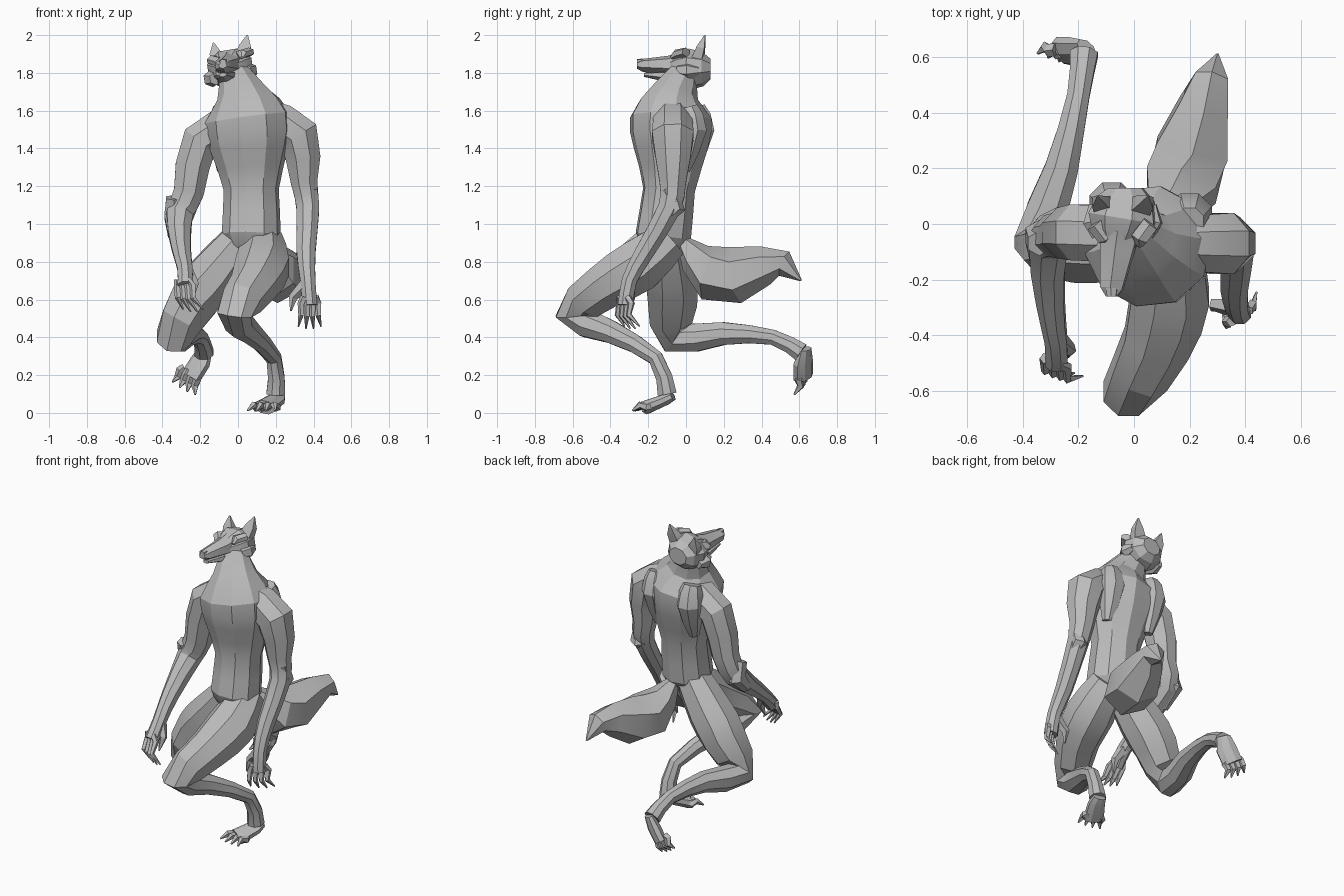
import bpy
import bmesh
import math
from mathutils import Vector

default_cube = bpy.data.objects.get("Cube")
if default_cube:
    bpy.data.objects.remove(default_cube, do_unlink=True)

GREY = (.5, .5, .5, 1)
RIGHTWARD = Vector((1, 0, 0))
FORWARD = Vector((0, 1, 0))
SMOOTH_LIMIT = math.radians(22)

fur = bpy.data.materials.new("plain grey")
fur.use_nodes = True
fur.diffuse_color = GREY
fur.node_tree.nodes["Principled BSDF"].inputs["Base Color"].default_value = GREY


def add_midpoints(joints):
    """Insert one point between neighbouring joints along a smooth curve."""
    last = len(joints) - 1
    refined = [joints[0]]
    for index in range(last):
        before = joints[max(index - 1, 0)]
        start, end = joints[index], joints[index + 1]
        after = joints[min(index + 2, last)]
        middle = (start + end) / 2 + (start + end - before - after) / 16
        refined.extend((middle, end))
    return refined


def make_ring(mesh, centre, tangent, side, radius, depth, sides):
    """Add one polygonal cross-section square to the path."""
    across = (side - tangent * side.dot(tangent)).normalized()
    outward = tangent.cross(across) * depth
    reach = radius / math.cos(math.pi / sides)
    ring = []
    for step in range(sides):
        angle = math.tau * (step + .5) / sides
        direction = across * math.cos(angle) + outward * math.sin(angle)
        ring.append(mesh.verts.new(centre + direction * reach))
    return ring


def loft(name, joints, side=RIGHTWARD, depth=1, sides=8, curved=False):
    """Skin a faceted tube through joints, each a position and a radius."""
    joints = [Vector(joint) for joint in joints]
    if curved:
        joints = add_midpoints(joints)
    centres = [joint.to_3d() for joint in joints]
    last = len(joints) - 1
    mesh = bmesh.new()
    rings = []
    for index, joint in enumerate(joints):
        ahead = centres[min(index + 1, last)]
        behind = centres[max(index - 1, 0)]
        tangent = (ahead - behind).normalized()
        rings.append(make_ring(mesh, centres[index], tangent, side, joint.w, depth, sides))
    for lower, upper in zip(rings, rings[1:]):
        for step in range(sides):
            following = (step + 1) % sides
            mesh.faces.new((lower[step], lower[following], upper[following], upper[step]))
    mesh.faces.new(rings[0])
    mesh.faces.new(rings[-1])
    bmesh.ops.recalc_face_normals(mesh, faces=mesh.faces)
    data = bpy.data.meshes.new(name)
    mesh.to_mesh(data)
    mesh.free()
    data.materials.append(fur)
    part = bpy.data.objects.new(name, data)
    bpy.context.collection.objects.link(part)
    bpy.ops.object.select_all(action="DESELECT")
    part.select_set(True)
    bpy.context.view_layer.objects.active = part
    bpy.ops.object.shade_smooth_by_angle(angle=SMOOTH_LIMIT)


def digits(name, palm, spread, reach, curl, thickness):
    """Fan four tapering fingers or toes out from the end of a palm."""
    palm, spread, reach, curl = (Vector(value) for value in (palm, spread, reach, curl))
    for number in range(4):
        offset = number / 3 - .5
        knuckle = palm + spread * offset
        root = knuckle - reach / 4 - spread * offset / 3
        length = 1 - abs(offset) / 4
        middle = knuckle + reach * length / 2 + curl
        tip = knuckle + reach * length + spread * offset / 3
        loft(f"{name}_{number + 1}", [
            (*root, thickness), (*knuckle, thickness),
            (*middle, thickness * .8), (*tip, thickness * .2)], sides=5)


# Torso, twisted slightly so the left shoulder leads
loft("torso", [
    (.06, -.13, .84, .08), (.07, -.12, .94, .15), (.07, -.09, 1.18, .14),
    (.06, -.08, 1.4, .2), (.05, -.08, 1.56, .22), (.02, -.06, 1.69, .13),
    (-.03, 0, 1.82, .07)], Vector((1, -.2, 0)), .95, 10, curved=True)

# Shoulder blades, one on each side of the spine
for label, direction in (("left", 1), ("right", -1)):
    x = .06 + direction * .14
    y = .03 - direction * .02
    loft(f"{label}_shoulder_blade", [
        (x, y, 1.62, .05), (x, y + .02, 1.5, .08), (x, y - .02, 1.28, .03)], curved=True)

# Arms
loft("left_arm", [
    (.14, -.07, 1.57, .09), (.32, -.07, 1.47, .11), (.35, -.07, 1.22, .07),
    (.37, -.09, 1.08, .06), (.36, -.22, .85, .05), (.37, -.3, .7, .04),
    (.38, -.32, .57, .04)], FORWARD, curved=True)
loft("right_arm", [
    (.02, -.04, 1.55, .1), (-.2, -.03, 1.44, .1), (-.26, -.04, 1.17, .08),
    (-.31, -.07, 1.04, .07), (-.3, -.28, .87, .05), (-.28, -.42, .76, .04),
    (-.28, -.5, .67, .04)], FORWARD, curved=True)

# Pointed elbows
for label, x, y, z in (("left", .38, -.06, 1.09), ("right", -.34, -.04, 1.04)):
    loft(f"{label}_elbow", [
        (x, y - .03, z + .1, .04), (x, y, z, .05), (x, y - .1, z - .1, .03)], sides=6)

# Hands
digits("left_finger", (.38, -.32, .58), (.09, .06, 0), (0, .04, -.14), (0, -.03, 0), .016)
digits("right_finger", (-.28, -.5, .67), (.08, -.03, 0), (.05, -.03, -.14), (-.02, -.03, 0), .016)
loft("left_thumb", [
    (.36, -.3, .68, .03), (.29, -.29, .61, .02), (.28, -.31, .54, .004)], FORWARD, sides=5)
loft("right_thumb", [
    (-.27, -.42, .75, .03), (-.23, -.45, .68, .02), (-.24, -.48, .6, .004)], FORWARD, sides=5)

# Crouching front leg and its foot
loft("left_leg", [
    (.13, -.08, .92, .1), (.13, -.25, .78, .14), (.08, -.43, .67, .12),
    (-.02, -.6, .52, .09), (.06, -.4, .43, .06), (.19, -.16, .29, .04),
    (.2, -.1, .1, .05)], curved=True)
loft("left_foot", [
    (.21, -.07, .09, .04), (.2, -.11, .07, .05), (.14, -.21, .03, .06)], depth=.6)
digits("left_toe", (.15, -.2, .03), (-.11, .02, 0), (-.03, -.08, -.02), (0, 0, .02), .02)

# Kneeling rear leg and its foot
loft("right_leg", [
    (.02, -.1, .92, .1), (-.12, -.08, .74, .13), (-.23, -.07, .6, .13),
    (-.34, -.06, .4, .09), (-.26, .2, .42, .06), (-.2, .46, .4, .04),
    (-.18, .61, .32, .05)], curved=True)
loft("right_foot", [
    (-.17, .63, .34, .04), (-.2, .62, .27, .06), (-.25, .62, .19, .06)],
    Vector((.7, -.3, .5)), .6)
digits("right_toe", (-.26, .61, .2), (.09, -.03, -.05), (-.03, -.02, -.08), (0, .02, 0), .02)

# Bushy tail
loft("tail", [
    (.1, -.02, .91, .03), (.13, .05, .82, .08), (.17, .14, .74, .13), (.21, .27, .73, .13),
    (.25, .42, .78, .09), (.28, .52, .79, .06), (.3, .61, .7, .004)], sides=6)

# Head, tilted toward its right
TILT = Vector((1, 0, .16))
loft("skull", [
    (-.03, .13, 1.82, .06), (-.03, .09, 1.82, .1), (-.04, .02, 1.82, .12),
    (-.05, -.03, 1.82, .1), (-.06, -.08, 1.82, .06)], TILT, .85)
loft("muzzle", [
    (-.05, -.02, 1.85, .07), (-.06, -.09, 1.84, .06), (-.08, -.23, 1.84, .04),
    (-.08, -.26, 1.84, .02)], TILT, .75, 6)
loft("lower_jaw", [
    (-.05, -.02, 1.77, .06), (-.06, -.1, 1.78, .05), (-.08, -.22, 1.79, .02)], TILT, .5, 6)
loft("nose", [
    (-.08, -.23, 1.86, .02), (-.08, -.26, 1.86, .016)], TILT, .7, 6)

# Brows, cheeks and ears on both sides of the head
for label, direction in (("left", 1), ("right", -1)):
    lean = direction * .02
    x = -.04 + direction * .08
    z = 1.89 + lean
    loft(f"{label}_brow", [
        (x + lean, 0, z, .03), (x - lean, -.05, z - .01, .03),
        (x - lean, -.08, z - .03, .01)], TILT, .7, 6)
    loft(f"{label}_cheek", [
        (x, -.04, z - .1, .03), (x + lean, .01, z - .1, .04),
        (x + lean, .07, z - .1, .02)], TILT, sides=6)
    loft(f"{label}_ear", [
        (x - lean, .06, z - .03, .04), (x, .08, z + .03, .03),
        (x + lean / 2, .1, z + .09, .003)], TILT, .7, 4)
